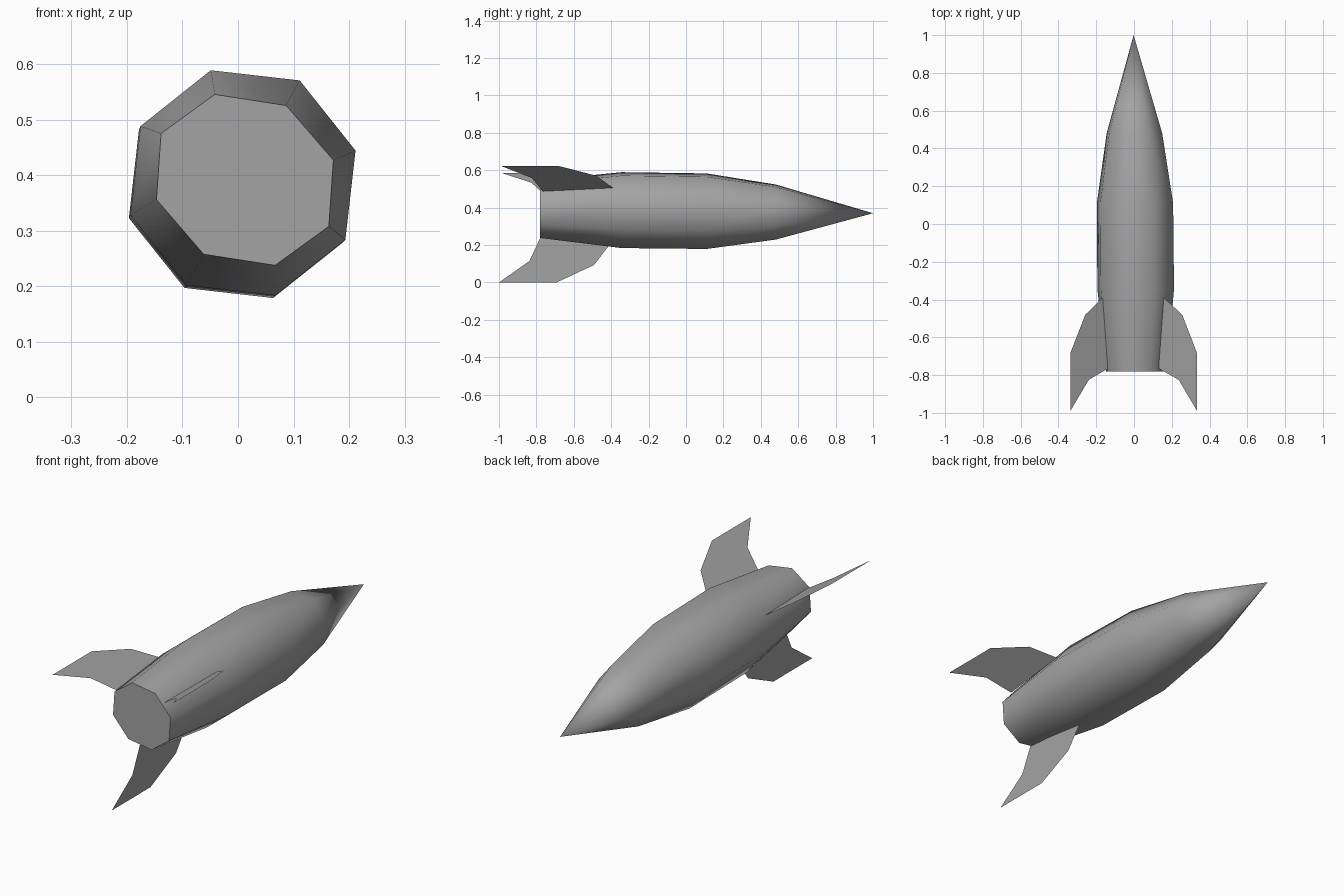
import bpy, bmesh, math
from math import sin, cos, radians

if "Cube" in bpy.data.objects:
    bpy.data.objects.remove(bpy.data.objects["Cube"])

grey = bpy.data.materials.new("plain_grey")
grey.diffuse_color = (0.37, 0.37, 0.37, 1)
grey.use_nodes = True
grey.node_tree.nodes["Principled BSDF"].inputs["Base Color"].default_value = grey.diffuse_color


def make_object(name, bm):
    mesh = bpy.data.meshes.new(name)
    bm.to_mesh(mesh)
    bm.free()
    mesh.materials.append(grey)
    obj = bpy.data.objects.new(name, mesh)
    bpy.context.collection.objects.link(obj)
    return obj


# Hull: eight-sided rings (y, radius, stretch) along a slightly tilted axis
def axis(y):
    t = (y + 0.78) / 1.78
    return 0.0125 - 0.0145 * t, 0.392 - 0.022 * t


bm = bmesh.new()
rings = []
for y, r, stretch in [(-0.78, 0.163, 0.06), (-0.345, 0.211, 0), (0.11, 0.210, 0), (0.48, 0.153, 0)]:
    cx, cz = axis(y)
    tilt = radians(-29)
    ring = []
    for i in range(8):
        a = i * math.pi / 4
        u, v = r * (1 + stretch) * cos(a), r * (1 - stretch) * sin(a)
        ring.append(bm.verts.new((cx + u * cos(tilt) - v * sin(tilt), y,
                                  cz + u * sin(tilt) + v * cos(tilt))))
    rings.append(ring)
cx, cz = axis(1.0)
tip = bm.verts.new((cx, 1.0, cz))
for i in range(8):
    j = (i + 1) % 8
    for a, b in zip(rings, rings[1:]):
        bm.faces.new((a[i], a[j], b[j], b[i])).smooth = True
    bm.faces.new((rings[-1][i], rings[-1][j], tip)).smooth = True
bm.faces.new(rings[0])  # flat tail plate
bmesh.ops.recalc_face_normals(bm, faces=bm.faces)
make_object("rocket_hull", bm)

# Fins: one swept outline (y, distance from hub) turned around the hub
outline = [(-0.39, 0.19), (-0.48, 0.307), (-0.68, 0.40),
           (-0.988, 0.40), (-0.825, 0.285), (-0.765, 0.157)]
for name, angle, scale, shift in [("right_fin", 33.8, 1.0, 0.0),
                                  ("left_fin", 151, 0.96, 0.0),
                                  ("bottom_fin", 270, 1.0, -0.012)]:
    a = radians(angle)
    bm = bmesh.new()
    verts = []
    for k, (y, r) in enumerate(outline):
        if k not in (0, 5):
            r *= scale
        verts.append(bm.verts.new((r * cos(a), y + shift, 0.4 + r * sin(a))))
    bm.faces.new(verts)
    make_object(name, bm)
